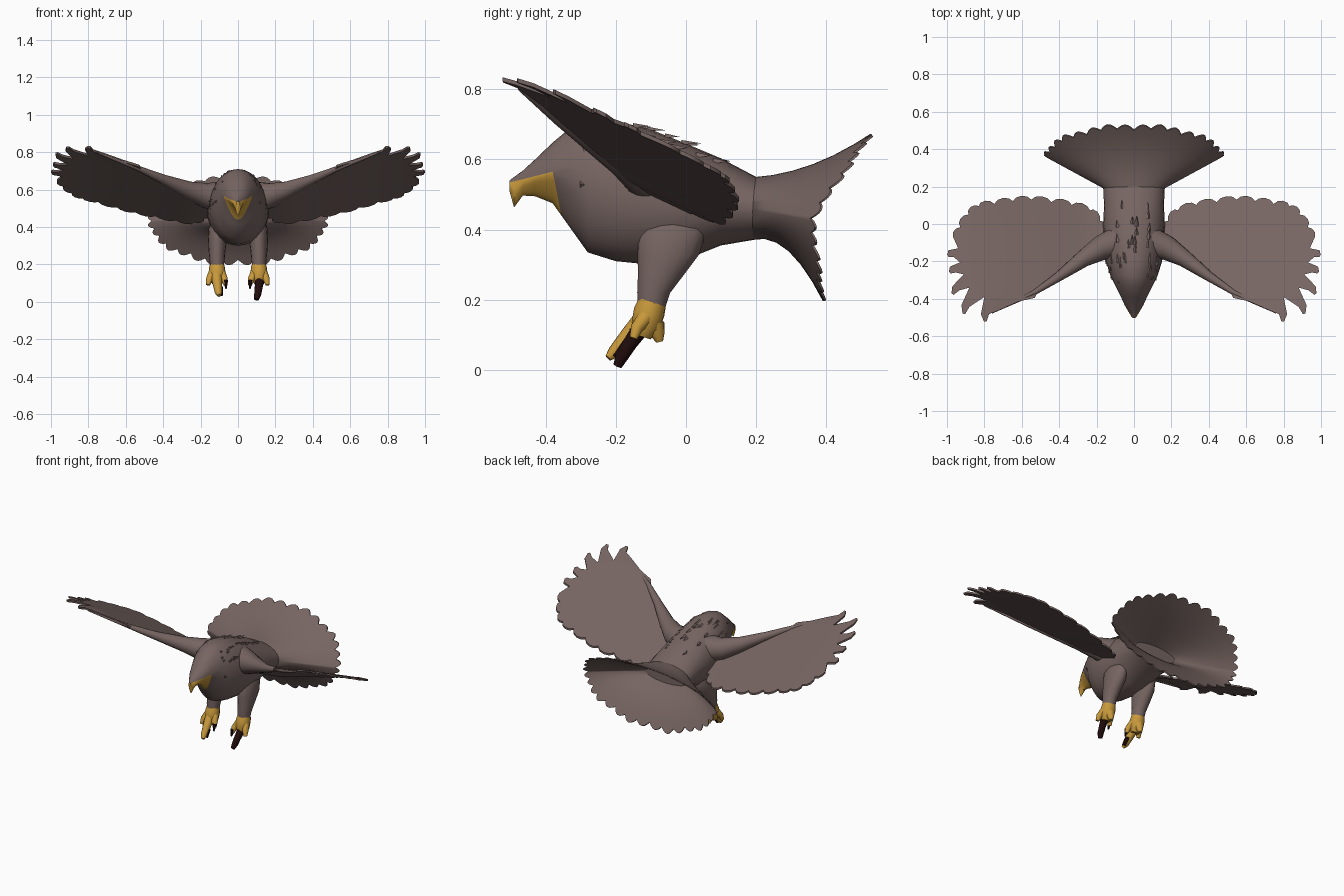
import bpy, bmesh, math, random
from mathutils import Vector

if "Cube" in bpy.data.objects:
    bpy.data.objects.remove(bpy.data.objects["Cube"])

random.seed(4)


def material(name, rgb):
    m = bpy.data.materials.new(name)
    m.diffuse_color = (*rgb, 1)
    m.use_nodes = True
    m.node_tree.nodes["Principled BSDF"].inputs["Base Color"].default_value = m.diffuse_color
    return m


BROWN = material("brown_feather", (0.182, 0.130, 0.121))
YELLOW = material("yellow_horn", (0.58, 0.32, 0.045))
DARK = material("dark_claw", (0.016, 0.004, 0.004))


def finish(name, bm, mats, angle=40):
    bmesh.ops.recalc_face_normals(bm, faces=bm.faces)
    mesh = bpy.data.meshes.new(name)
    bm.to_mesh(mesh)
    bm.free()
    for m in mats:
        mesh.materials.append(m)
    ob = bpy.data.objects.new(name, mesh)
    bpy.context.collection.objects.link(ob)
    bpy.ops.object.select_all(action='DESELECT')
    ob.select_set(True)
    bpy.context.view_layer.objects.active = ob
    bpy.ops.object.shade_smooth_by_angle(angle=math.radians(angle))
    return ob


def loft(bm, rings):
    loops = [[bm.verts.new(p) for p in r] for r in rings]
    n = len(loops[0])
    for a, b in zip(loops, loops[1:]):
        for i in range(n):
            bm.faces.new((a[i], a[(i + 1) % n], b[(i + 1) % n], b[i]))
    bm.faces.new(loops[0])
    bm.faces.new(loops[-1])


def tube(bm, path, n=12):
    """Tube along points (x, y, z, radius)."""
    pts = [Vector(p[:3]) for p in path]
    rings = []
    for i, p in enumerate(pts):
        d = (pts[min(i + 1, len(pts) - 1)] - pts[max(i - 1, 0)]).normalized()
        u = d.cross(Vector((0.31, 0.9, 0.2))).normalized()
        v = d.cross(u)
        r = path[i][3]
        rings.append([p + r * (math.cos(t) * u + math.sin(t) * v)
                      for t in (math.tau * k / n for k in range(n))])
    loft(bm, rings)


# Body and head: rings of (y, top, bottom, half width)
SECTIONS = [(-0.503, 0.540, 0.510, 0.008), (-0.49, 0.550, 0.463, 0.017),
            (-0.465, 0.568, 0.497, 0.032), (-0.43, 0.60, 0.495, 0.052),
            (-0.38, 0.648, 0.475, 0.074), (-0.33, 0.69, 0.405, 0.100),
            (-0.28, 0.71, 0.335, 0.125), (-0.20, 0.71, 0.31, 0.150),
            (-0.10, 0.685, 0.30, 0.162), (0.0, 0.645, 0.315, 0.165),
            (0.10, 0.603, 0.355, 0.160), (0.20, 0.55, 0.372, 0.165)]
SEG = 28


def body_ring(y, top, bot, w):
    c, h = (top + bot) / 2, (top - bot) / 2
    taper = 0.5 * max(0, min(1, (-0.28 - y) / 0.1))   # throat narrows below
    return [(w * math.cos(t) * (1 - taper * max(0, -math.sin(t))), y, c + h * math.sin(t))
            for t in (math.tau * k / SEG for k in range(SEG))]


bm = bmesh.new()
loft(bm, [body_ring(*s) for s in SECTIONS])
CUTS = [(Vector((0, -0.42, 0.555)), Vector((0, -0.25, 1))),
        (Vector((0, -0.367, 0.5)), Vector((0, 1, 0.2)))]
for co, no in CUTS:
    bmesh.ops.bisect_plane(bm, geom=bm.verts[:] + bm.edges[:] + bm.faces[:],
                           plane_co=co, plane_no=no)
for f in bm.faces:   # beak is the lower front of the face
    c = f.calc_center_median()
    if all((c - co).dot(no) < 0 for co, no in CUTS):
        f.material_index = 1
finish("body", bm, [BROWN, YELLOW])

# Tail: flared, scalloped trumpet, open to the rear
N = 192


def tail_ring(s, inner):
    ring = []
    for i in range(N):
        t = math.tau * i / N
        c, sn = math.cos(t), math.sin(t)
        up = sn > 0
        e = s
        if s == 1:
            e -= 0.07 * (1 - abs(math.sin(t * 16))) + 0.03 * math.sin(5 * t) ** 2
        root = Vector((0.163 * c, 0.19, 0.46 + 0.089 * sn))
        rim = Vector((0.485 * c, 0.365 + (0.17 if up else 0.03) * abs(sn),
                      0.43 + (0.25 if up else 0.245) * sn))
        p = root.lerp(rim, e)
        p.z -= (0.11 if up else 0.24) * sn * e * (1 - e)
        if inner:
            thin = (1 - e) ** 3
            p += Vector((-0.02 * c * thin, 0.006, -sn * (0.004 + 0.045 * thin)))
        ring.append(p)
    return ring


bm = bmesh.new()
loft(bm, [tail_ring(k / 6, False) for k in range(7)]
     + [tail_ring(k / 6, True) for k in range(6, -1, -1)])
finish("tail", bm, [BROWN])

# Wings: scalloped blade on a tilted surface, with a thick leading arm
TRAIL = [(0.17, 0.03), (0.23, 0.09), (0.33, 0.12), (0.44, 0.135), (0.55, 0.148),
         (0.65, 0.14), (0.75, 0.125), (0.84, 0.11), (0.90, 0.06), (0.945, -0.01),
         (0.975, -0.08)]
FINGERS = [((0.94, -0.13), (0.995, -0.17)), ((0.93, -0.205), (0.985, -0.26)),
           ((0.91, -0.27), (0.97, -0.375)), ((0.88, -0.34), (0.91, -0.48)),
           ((0.80, -0.39), (0.795, -0.522))]
LEAD = [(0.72, -0.46), (0.62, -0.415), (0.53, -0.395), (0.51, -0.355), (0.40, -0.30),
        (0.29, -0.21), (0.20, -0.175), (0.10, -0.14), (0.10, 0.0)]


def wing_z(x, y):
    return (0.389 + 0.25 * x - 0.47 * y + 0.02 * math.sin(min(x, 1) * math.pi)
            - 0.1 * max(0, x - 0.8) - 0.15 * max(0, -y - 0.4)
            + 0.2 * max(0, 0.25 - x))


def wing_outline():
    pts = []
    for a, b in zip(TRAIL, TRAIL[1:]):      # rounded feather ends
        a, b = Vector(a), Vector(b)
        out = Vector((a.y - b.y, b.x - a.x)).normalized()
        pts += [a - out * 0.018] + [a.lerp(b, f) + out * h for f, h in
                                    ((0.2, 0.0), (0.5, 0.007), (0.8, 0.0))]
    for notch, tip in FINGERS:              # long separated feathers
        a, b = Vector(notch), Vector(tip)
        side = Vector((b.y - a.y, a.x - b.x)).normalized()
        pts += [a, a.lerp(b, 0.7) - side * 0.022, b - side * 0.007,
                b + side * 0.007, a.lerp(b, 0.7) + side * 0.022]
    return pts + [Vector(p) for p in LEAD]


ARM = [(0.09, -0.10, 0.56, 0.085), (0.18, -0.13, 0.57, 0.066),
       (0.27, -0.185, 0.60, 0.046), (0.40, -0.28, 0.655, 0.026),
       (0.53, -0.365, 0.712, 0.014), (0.76, -0.475, 0.80, 0.004)]
for side, label in ((1, "left"), (-1, "right")):
    bm = bmesh.new()
    outline = wing_outline()
    # triangulate while flat, then bend onto the wing surface
    flat = bm.faces.new([bm.verts.new((p.x, p.y, 0)) for p in outline])
    bmesh.ops.triangulate(bm, faces=[flat])
    for k in range(1, 9):
        bmesh.ops.bisect_plane(bm, geom=bm.verts[:] + bm.edges[:] + bm.faces[:],
                               plane_co=(0.1 * k + 0.05, 0, 0), plane_no=(1, 0, 0))
    ext = bmesh.ops.extrude_face_region(bm, geom=bm.faces[:], use_keep_orig=True)
    upper = {v for v in ext["geom"] if isinstance(v, bmesh.types.BMVert)}
    for v in bm.verts:
        v.co = (side * v.co.x, v.co.y,
                wing_z(v.co.x, v.co.y) + (0.006 if v in upper else -0.006))
    tube(bm, [(side * x, y, z, r) for x, y, z, r in ARM], 16)
    finish(label + "_wing", bm, [BROWN])

    # Feathered leg
    bm = bmesh.new()
    loft(bm, [[(side * (cx + w * math.cos(t)), y + d * math.sin(t), z)
               for t in (math.tau * k / 16 for k in range(16))]
              for z, cx, y, w, d in
              ((0.46, 0.10, -0.03, 0.03, 0.06), (0.40, 0.106, -0.038, 0.050, 0.097),
               (0.33, 0.11, -0.05, 0.051, 0.088), (0.27, 0.112, -0.072, 0.045, 0.065),
               (0.22, 0.112, -0.092, 0.040, 0.047), (0.175, 0.112, -0.098, 0.035, 0.038))])
    finish(label + "_leg", bm, [BROWN], 60)

    # Foot: shank, side toes and rear toe
    bm = bmesh.new()
    x = side * 0.112
    tube(bm, [(x, -0.096, 0.193, 0.041), (x, -0.105, 0.165, 0.045),
              (x, -0.115, 0.125, 0.042), (x, -0.125, 0.095, 0.025)])
    tube(bm, [(x, -0.09, 0.13, 0.03), (x, -0.08, 0.10, 0.02), (x, -0.075, 0.08, 0.010)])
    for dx in (-0.042, 0.04):
        tube(bm, [(x + dx * 0.6, -0.115, 0.15, 0.024), (x + dx, -0.14, 0.12, 0.018),
                  (x + dx * 1.15, -0.15, 0.09, 0.011)])
    finish(label + "_foot", bm, [YELLOW])

    # Long front toe
    bm = bmesh.new()
    if side > 0:
        toe = [(0.115, -0.135, 0.11, 0.024), (0.11, -0.16, 0.075, 0.021),
               (0.105, -0.183, 0.038, 0.019), (0.098, -0.195, 0.012, 0.013)]
    else:
        toe = [(-0.115, -0.125, 0.14, 0.030), (-0.11, -0.17, 0.09, 0.024),
               (-0.105, -0.205, 0.05, 0.019), (-0.10, -0.222, 0.034, 0.010)]
    tube(bm, toe)
    finish(label + "_front_toe", bm, [DARK if side > 0 else YELLOW])

    # Small claws at the inner toes
    bm = bmesh.new()
    tube(bm, [(side * 0.066, -0.148, 0.115, 0.014), (side * 0.064, -0.16, 0.07, 0.004)], 8)
    if side < 0:
        tube(bm, [(-0.095, -0.17, 0.08, 0.014), (-0.09, -0.20, 0.036, 0.010)], 8)
    finish(label + "_claws", bm, [DARK])


# Ruffled feathers lying on the neck and back
def section(y):
    for a, b in zip(SECTIONS, SECTIONS[1:]):
        if a[0] <= y <= b[0]:
            f = (y - a[0]) / (b[0] - a[0])
            return [p + (q - p) * f for p, q in zip(a, b)]


bm = bmesh.new()
for i in range(40):
    neck = i < 20
    y = random.uniform(-0.32, -0.20) if neck else random.uniform(-0.25, 0.09)
    t = random.uniform(-0.1, 1.2) if neck else random.uniform(0.9, 1.55)
    _, top, bot, w = section(y)
    sx = 1 if i % 2 else -1
    p = Vector((sx * w * math.cos(t), y, (top + bot) / 2 + (top - bot) / 2 * math.sin(t)))
    out = Vector((sx * math.cos(t), 0, math.sin(t)))
    across = out.cross(Vector((0, 1, 0)))
    back = Vector((0, random.uniform(0.04, 0.06), -0.012))
    pts = [p - across * 0.014 - out * 0.006, p + across * 0.014 - out * 0.006,
           p + out * 0.006, p + back + out * 0.008]
    v = [bm.verts.new(q) for q in pts]
    for f in ((0, 1, 2), (0, 1, 3), (1, 2, 3), (2, 0, 3)):
        bm.faces.new([v[k] for k in f])
finish("ruffled_feathers", bm, [BROWN])
